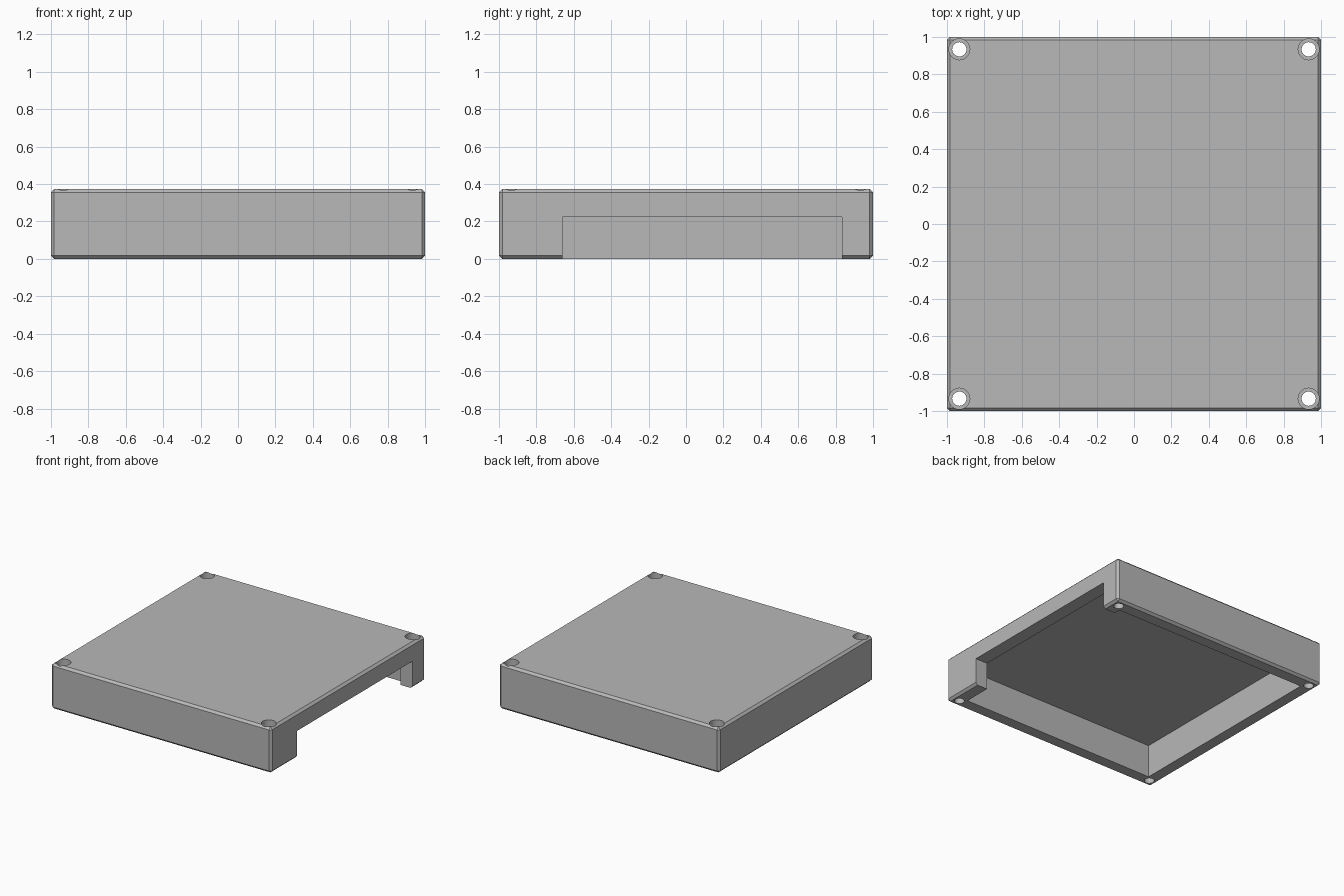
import bpy
import bmesh
from mathutils import Matrix, Vector

cube = bpy.data.objects.get("Cube")
if cube:
    bpy.data.objects.remove(cube, do_unlink=True)

HEIGHT = 0.373
CEILING = 0.27
WALL = 0.11
BEVEL = 0.018
HOLE_AT = 0.933

grey = bpy.data.materials.new("plain grey")
grey.use_nodes = True
colour = (0.48, 0.48, 0.48, 1)
grey.diffuse_color = colour
grey.node_tree.nodes["Principled BSDF"].inputs["Base Color"].default_value = colour


def make_object(name, bm):
    mesh = bpy.data.meshes.new(name)
    bm.to_mesh(mesh)
    bm.free()
    mesh.materials.append(grey)
    obj = bpy.data.objects.new(name, mesh)
    bpy.context.collection.objects.link(obj)
    return obj


def box(name, low, high, bevel=0):
    low, high = Vector(low), Vector(high)
    bm = bmesh.new()
    place = Matrix.Translation((low + high) / 2) @ Matrix.Diagonal((*(high - low), 1))
    bmesh.ops.create_cube(bm, size=1, matrix=place)
    if bevel:
        bmesh.ops.bevel(bm, geom=bm.edges[:], offset=bevel, segments=1, affect='EDGES')
    return make_object(name, bm)


def cylinder(name, x, y, radius, bottom, top):
    bm = bmesh.new()
    bmesh.ops.create_cone(bm, cap_ends=True, segments=40, radius1=radius, radius2=radius,
                          depth=top - bottom,
                          matrix=Matrix.Translation((x, y, (bottom + top) / 2)))
    return make_object(name, bm)


def cut(target, cutter):
    cutter.hide_render = True
    mod = target.modifiers.new("cut", 'BOOLEAN')
    mod.operation = 'DIFFERENCE'
    mod.solver = 'EXACT'
    mod.object = cutter
    bpy.context.view_layer.objects.active = target
    bpy.ops.object.modifier_apply(modifier=mod.name)
    bpy.data.objects.remove(cutter, do_unlink=True)


# Chamfered outer shell
cover = box("enclosure_cover", (-1, -1, 0), (1, 1, HEIGHT), BEVEL)

# Hollow underside
inner = 1 - WALL
cut(cover, box("cavity_cutter", (-inner, -inner, -0.1), (inner, inner, CEILING)))

# Wide opening in the left wall
cut(cover, box("opening_cutter", (inner - 0.05, -0.66, -0.1), (1.1, 0.835, 0.223)))

# Corner screw holes with recesses for the screw heads
for x in (-HOLE_AT, HOLE_AT):
    for y in (-HOLE_AT, HOLE_AT):
        cut(cover, cylinder("hole_cutter", x, y, 0.038, -0.1, HEIGHT + 0.1))
        cut(cover, cylinder("recess_cutter", x, y, 0.056, HEIGHT - 0.1, HEIGHT + 0.1))

# Smooth hole walls, crisp edges elsewhere
bpy.ops.object.select_all(action='DESELECT')
cover.select_set(True)
bpy.context.view_layer.objects.active = cover
bpy.ops.object.shade_smooth_by_angle(angle=0.5)
